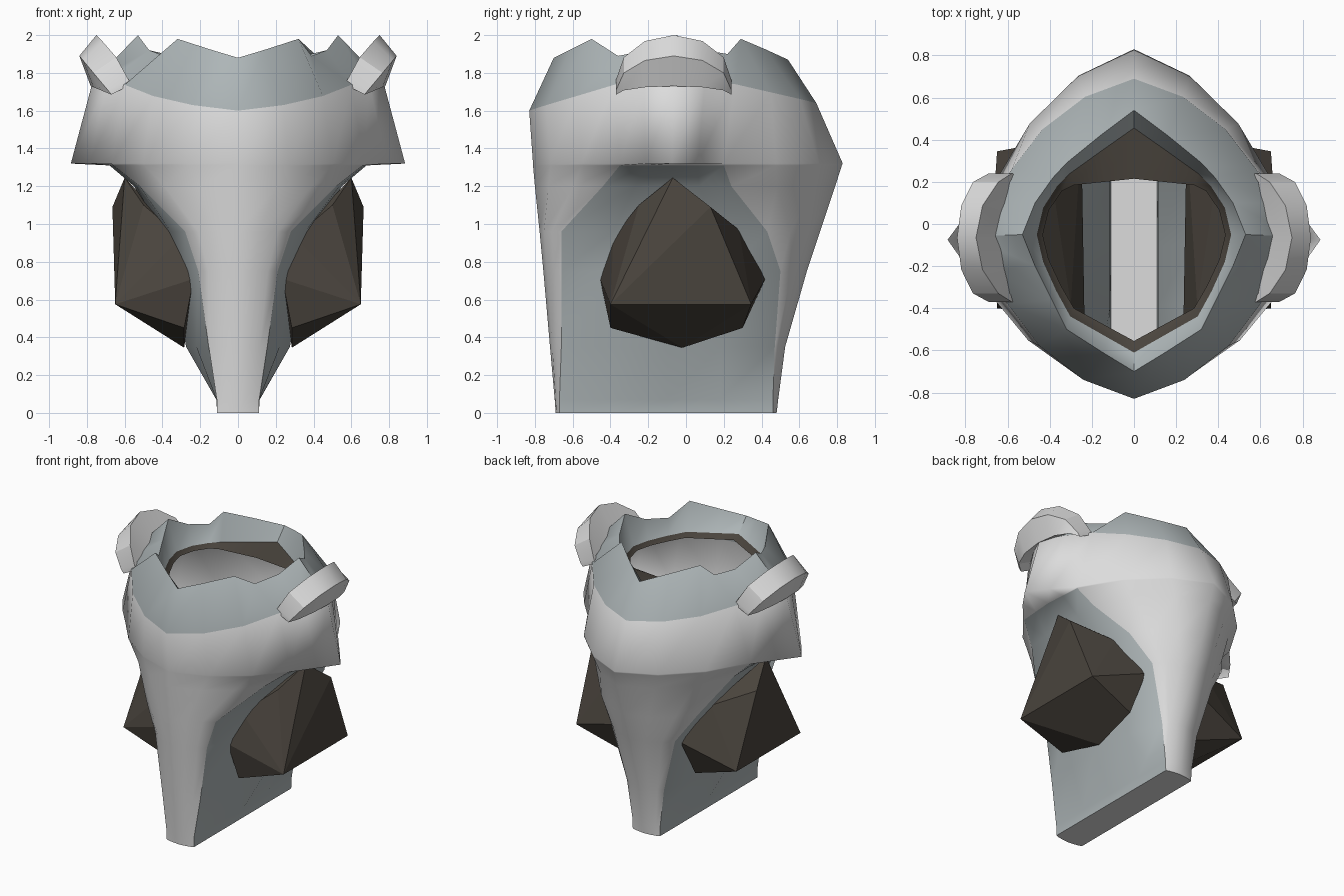
import bpy, bmesh, math

if "Cube" in bpy.data.objects:
    bpy.data.objects.remove(bpy.data.objects["Cube"])


def material(name, rgb):
    m = bpy.data.materials.new(name)
    m.diffuse_color = (*rgb, 1)
    m.use_nodes = True
    m.node_tree.nodes["Principled BSDF"].inputs["Base Color"].default_value = m.diffuse_color
    return m


BONE = material("pale grey", (0.72, 0.72, 0.72))
SHADE = material("blue grey", (0.42, 0.465, 0.475))
DARK = material("dark brown", (0.068, 0.058, 0.047))


def finish(bm, name, mats, angle=0):
    """Weld, set sharp edges (pale skin stays round above the foot) and link."""
    bmesh.ops.remove_doubles(bm, verts=bm.verts, dist=1e-4)
    bmesh.ops.recalc_face_normals(bm, faces=bm.faces)
    for f in bm.faces:
        f.smooth = angle > 0
    for e in bm.edges:
        if len(e.link_faces) == 2:
            a, b = e.link_faces
            limit = angle
            same = a.material_index == b.material_index
            if len(mats) > 1 and same and a.material_index == 0 and e.verts[0].co.z > .1:
                limit = 110
            e.smooth = math.degrees(e.calc_face_angle(0)) < limit
    me = bpy.data.meshes.new(name)
    bm.to_mesh(me)
    bm.free()
    for m in mats:
        me.materials.append(m)
    ob = bpy.data.objects.new(name, me)
    bpy.context.collection.objects.link(ob)
    return ob


def section(z, yf, yb, xf, yfe, xw, xb, ybe):
    """Half cross-section, front to back: front column, side wall, back column."""
    zf, zs, zb = z if isinstance(z, tuple) else (z, z, z)
    pts = [(0, yf), (xf * .4, yf + .2 * (yfe - yf)), (xf * .75, yf + .56 * (yfe - yf)), (xf, yfe)]
    for t, k, xe in ((.25, .55, xf), (.5, 1, xf), (.75, .55, xb)):
        pts.append((xe + k * (xw - xe), yfe + t * (ybe - yfe)))
    pts += [(xb, ybe), (xb * .75, yb + .56 * (ybe - yb)), (xb * .4, yb + .2 * (ybe - yb)), (0, yb)]
    out = []
    for i, (x, y) in enumerate(pts):
        end = zf if i <= 5 else zb
        t = min(1, min(i, 10 - i) / 3.2) ** 1.4
        out.append((x, y, end + t * (zs - end)))
    return out


# main shell: pinched below, flared over the sockets
lower = [
    section(0, -.69, .48, .11, -.67, .11, .11, .46),
    section(.07, -.695, .488, .112, -.67, .115, .112, .46),
    section(.35, -.72, .525, .155, -.66, .275, .15, .47),
    section(.75, -.755, .64, .21, -.66, .34, .26, .50),
    section(.96, -.775, .71, .28, -.66, .42, .40, .43),
    section(1.2, -.80, .79, .52, -.44, .55, .55, .24),
    section(1.31, -.81, .825, .66, -.35, .68, .66, .20),
]
upper = [
    section(1.32, -.81, .83, .67, -.35, .885, .66, .20),
    section((1.6, 1.75, 1.64), -.83, .69, .60, -.38, .77, .58, .26),
]
# jagged rim, inner lip and opening
rim = [(0, -.70, 1.88), (.14, -.615, 1.922), (.32, -.50, 1.98), (.39, -.36, 1.89),
       (.47, -.20, 1.92), (.53, -.05, 2.0), (.47, .10, 1.92), (.385, .22, 1.90),
       (.32, .29, 1.98), (.16, .42, 1.925), (0, .54, 1.87)]
lip = [(x * (.87 + .08 * abs(math.sin(math.pi * i / 5))), -.06 + (y + .06) * .86, 1.78)
       for i, (x, y, z) in enumerate(rim)]
hole = [(x * .94, min(-.06 + (y + .06) * .9, .215 - .1 * x), 1.755) for x, y, z in lip]
rings = lower + upper + [rim, lip, hole]

bm = bmesh.new()
loops = []
for half in rings:
    full = half + [(-x, y, z) for x, y, z in half[-2:0:-1]]
    loops.append([bm.verts.new(p) for p in full])
n = len(loops[0])
flare = len(lower)
for r in range(len(loops) - 1):
    for i in range(n):
        j = (i + 1) % n
        f = bm.faces.new((loops[r][i], loops[r][j], loops[r + 1][j], loops[r + 1][i]))
        if r < flare - 1:
            f.material_index = 1 if 3 <= i % 10 <= 6 else 0
        else:
            f.material_index = (0, 0, 1, 1, 2)[r - flare + 1]
bm.faces.new(loops[0])
finish(bm, "hollow_shell", [BONE, SHADE, DARK], 38)

# faceted dark stones in the side sockets
stone = [(.60, -.07, 1.245), (.50, -.25, 1.10), (.30, -.385, .93), (.235, -.455, .71),
         (.285, -.40, .45), (.285, -.02, .345), (.285, .30, .45), (.25, .42, .71),
         (.40, .28, .97), (.665, .13, 1.09), (.65, -.40, .575), (.65, .345, .575)]
for s, side in ((1, "right"), (-1, "left")):
    bm = bmesh.new()
    vs = [bm.verts.new((s * x, y, z)) for x, y, z in stone]
    bmesh.ops.convex_hull(bm, input=vs)
    finish(bm, "socket_stone_" + side, [DARK])

    # arched ear ridge
    bm = bmesh.new()
    prev = None
    for k in range(7):
        a = math.pi * k / 6
        h, y = math.sin(a), -.065 - .305 * math.cos(a)
        quad = [(.56 + .06 * h, 1.74 + .07 * h), (.58 + .17 * h ** 1.4, 1.765 + .235 * h),
                (.69 + .15 * h, 1.71 + .18 * h), (.67 + .11 * h, 1.685 + .045 * h)]
        cur = [bm.verts.new((s * x, y, z)) for x, z in quad]
        if prev:
            for i in range(4):
                bm.faces.new((prev[i], prev[i - 1], cur[i - 1], cur[i]))
        if k in (0, 6):
            bm.faces.new(cur)
        prev = cur
    finish(bm, "ear_ridge_" + side, [BONE], 30)
